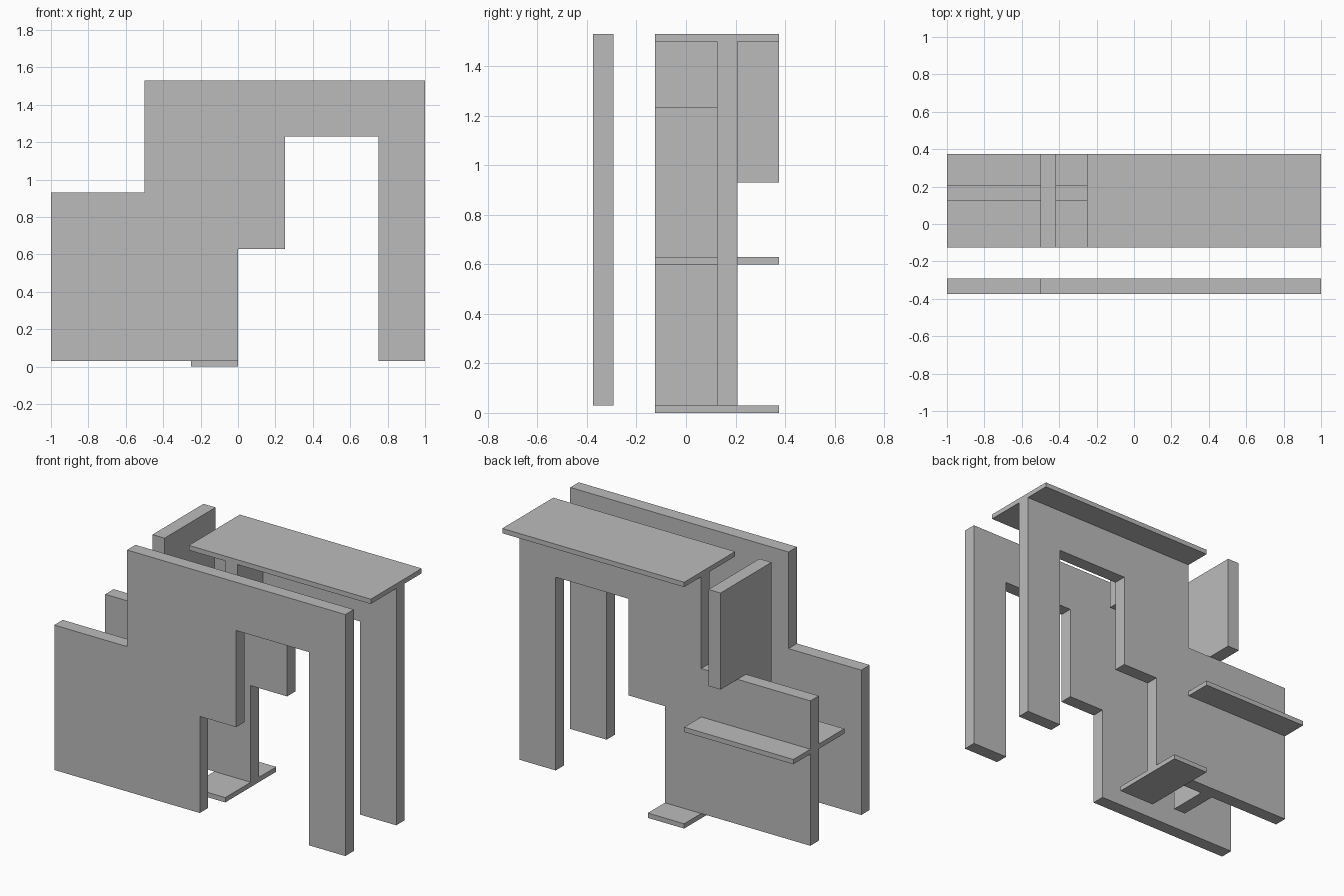
import bpy
import bmesh

cube = bpy.data.objects.get("Cube")
if cube:
    bpy.data.objects.remove(cube, do_unlink=True)

grey = bpy.data.materials.new("plain_grey")
grey.use_nodes = True
colour = (0.5, 0.5, 0.5, 1)
grey.diffuse_color = colour
grey.node_tree.nodes["Principled BSDF"].inputs["Base Color"].default_value = colour

THICK = 0.083   # upright panels
BASE = 0.03     # underside of the panels, also the slab thickness
BACK = 0.125    # front face of the rear panel


def extruded(name, outline, y0, y1):
    """Extrude an (x, z) outline from y0 to y1."""
    bm = bmesh.new()
    face = bm.faces.new([bm.verts.new((x, y0, z)) for x, z in outline])
    geom = bmesh.ops.extrude_face_region(bm, geom=[face])["geom"]
    verts = [v for v in geom if isinstance(v, bmesh.types.BMVert)]
    bmesh.ops.translate(bm, verts=verts, vec=(0, y1 - y0, 0))
    bmesh.ops.recalc_face_normals(bm, faces=bm.faces)
    mesh = bpy.data.meshes.new(name)
    bm.to_mesh(mesh)
    bm.free()
    mesh.materials.append(grey)
    obj = bpy.data.objects.new(name, mesh)
    bpy.context.collection.objects.link(obj)
    return obj


def box(name, x0, x1, z0, z1, y0=-0.125, y1=0.375):
    return extruded(name, [(x0, z0), (x1, z0), (x1, z1), (x0, z1)], y0, y1)


def stepped_panel(name, step_x, top, y0):
    """Upright panel with a low left part, a raised bridge and one leg."""
    outline = [(-1, BASE), (0, BASE), (0, 0.63), (0.25, 0.63),
               (0.25, 1.23), (0.75, 1.23), (0.75, BASE), (1, BASE),
               (1, top), (step_x, top), (step_x, 0.93), (-1, 0.93)]
    return extruded(name, outline, y0, y0 + THICK)


# Two upright panels
stepped_panel("front_panel", -0.5, 1.53, -0.375)
stepped_panel("rear_panel", -0.25, 1.5, BACK)

# Horizontal slabs through the rear panel
box("top_slab", -0.25, 1, 1.5, 1.53)
box("foot_slab", -0.25, 0, 0, BASE)
box("shelf_front", -1, -0.25, 0.6, 0.63, y1=BACK)
box("shelf_rear", -1, -0.25, 0.6, 0.63, y0=BACK + THICK)

# Cross walls
wall = -0.5
box("upper_cross_wall", wall, wall + THICK, 0.93, 1.53)
box("middle_cross_wall", wall, wall + THICK, 0.63, 0.93, y1=BACK)
box("lower_cross_wall", wall, wall + THICK, BASE, 0.6, y1=BACK)
box("bridge_cross_wall", 0, THICK, 1.23, 1.5, y1=BACK)
